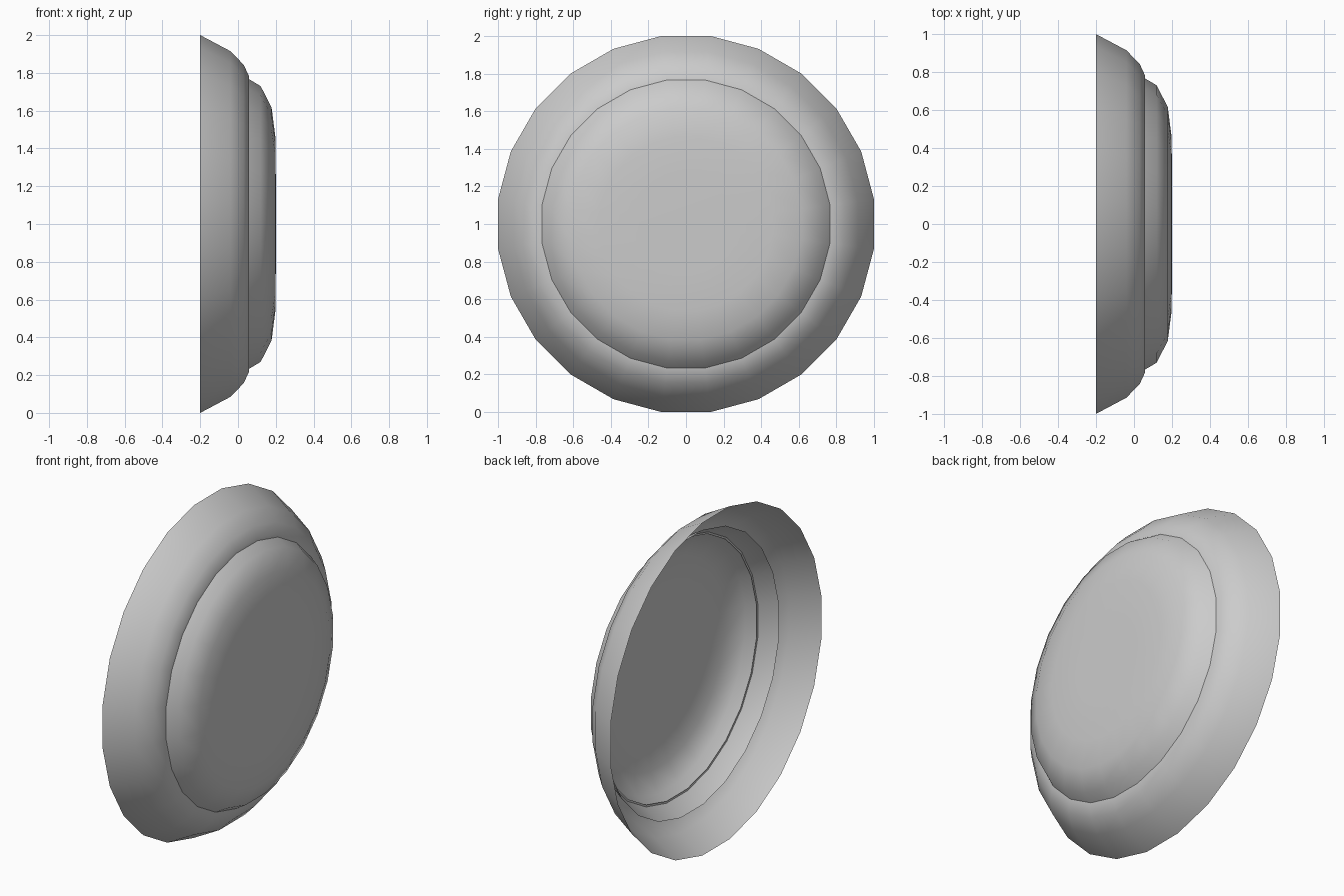
import bpy, bmesh, math

if "Cube" in bpy.data.objects:
    bpy.data.objects.remove(bpy.data.objects["Cube"])

SIDES = 24
FLAT = math.cos(math.pi / SIDES)   # profile radii are measured to the flats


def lathe(name, profile, angle):
    """Spin (x, radius) points about the x axis at z = 1; radius 0 closes the end."""
    bm = bmesh.new()
    rings = []
    for x, r in profile:
        if r == 0:
            rings.append([bm.verts.new((x, 0, 1))] * SIDES)
            continue
        ring = []
        for i in range(SIDES):
            a = (i + 0.5) * 2 * math.pi / SIDES
            ring.append(bm.verts.new((x, r / FLAT * math.cos(a), 1 + r / FLAT * math.sin(a))))
        rings.append(ring)
    for a, b in zip(rings, rings[1:]):
        for i in range(SIDES):
            j = (i + 1) % SIDES
            corners = [a[i], a[j], b[j], b[i]]
            bm.faces.new(list(dict.fromkeys(corners)))
    bmesh.ops.recalc_face_normals(bm, faces=bm.faces)
    # open shells: make the normals face outward, away from the axis
    if sum(f.normal.x for f in bm.faces) < 0:
        bmesh.ops.reverse_faces(bm, faces=bm.faces)
    mesh = bpy.data.meshes.new(name)
    bm.to_mesh(mesh)
    bm.free()
    obj = bpy.data.objects.new(name, mesh)
    bpy.context.collection.objects.link(obj)
    bpy.ops.object.select_all(action='DESELECT')
    obj.select_set(True)
    bpy.context.view_layer.objects.active = obj
    bpy.ops.object.shade_smooth_by_angle(angle=math.radians(angle))
    return obj


# Outer bezel, open at the back, with a small lip that enters the lens
lathe("bezel", [(-0.2, 1.0), (-0.04, 0.915), (0.03, 0.843), (0.057, 0.785),
                (0.06, 0.755)], 60)

# Domed lens, whose open back edge sits inside the bezel
lathe("lens", [(-0.04, 0.825), (0.12, 0.73), (0.178, 0.615), (0.198, 0.46),
               (0.2, 0.25), (0.2, 0)], 60)
